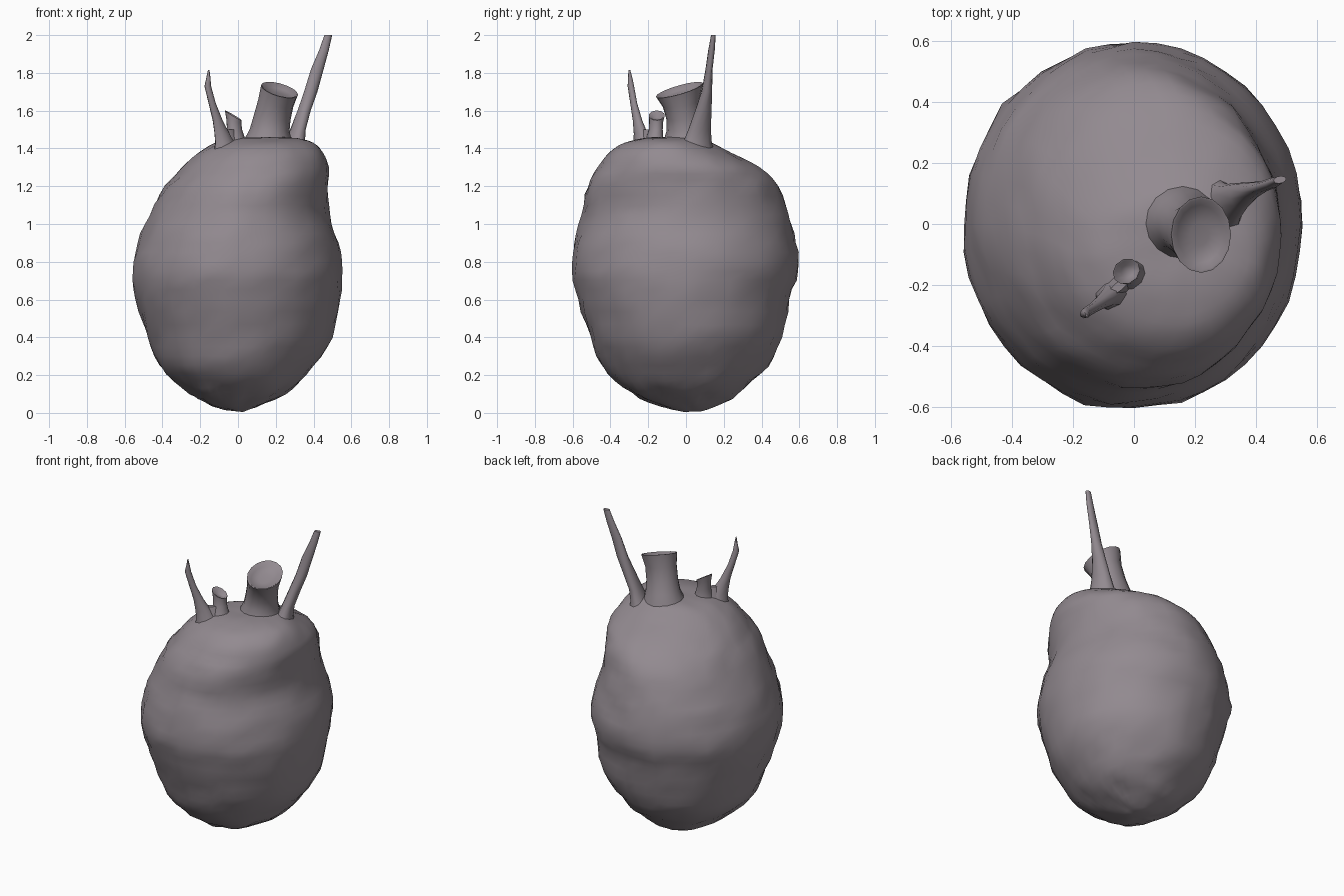
import bpy, math
from mathutils import Vector, noise

# Single dusky grey-mauve colour
skin = bpy.data.materials.new("dusky_mauve_grey")
skin.diffuse_color = (0.29, 0.255, 0.28, 1)


def make(name, verts, faces):
    mesh = bpy.data.meshes.new(name)
    mesh.from_pydata(verts, [], faces)
    mesh.materials.append(skin)
    ob = bpy.data.objects.new(name, mesh)
    bpy.context.collection.objects.link(ob)
    bpy.ops.object.select_all(action='DESELECT')
    ob.select_set(True)
    bpy.context.view_layer.objects.active = ob
    bpy.ops.object.shade_smooth_by_angle(angle=math.radians(55))
    return ob


def loft(name, rings, n, warp=None):
    """Skin closed rings (x, y, z, rx, ry, turn, slope_x, slope_y) and cap both ends."""
    verts = []
    for x, y, z, rx, ry, turn, sx, sy in rings:
        c, s = math.cos(math.radians(turn)), math.sin(math.radians(turn))
        for k in range(n):
            a = 2 * math.pi * k / n
            u, v = rx * math.cos(a), ry * math.sin(a)
            dx, dy = u * c - v * s, u * s + v * c
            p = Vector((x + dx, y + dy, z + sx * dx + sy * dy))
            verts.append(warp(p) if warp else p)
    faces = []
    for r in range(len(rings) - 1):
        for k in range(n):
            j = (k + 1) % n
            faces.append((r * n + k, r * n + j, (r + 1) * n + j, (r + 1) * n + k))
    faces.append(tuple(reversed(range(n))))
    faces.append(tuple(range(len(verts) - n, len(verts))))
    return make(name, verts, faces)


# Body outline: z, x min, x max, y min, y max
outline = [
    (0.008, -0.07, 0.03, -0.03, 0.08),
    (0.05, -0.18, 0.15, -0.20, 0.21),
    (0.13, -0.295, 0.30, -0.335, 0.32),
    (0.25, -0.42, 0.405, -0.45, 0.435),
    (0.40, -0.48, 0.50, -0.51, 0.51),
    (0.60, -0.545, 0.54, -0.575, 0.55),
    (0.75, -0.565, 0.56, -0.61, 0.60),
    (0.90, -0.535, 0.535, -0.595, 0.585),
    (1.05, -0.47, 0.485, -0.555, 0.545),
    (1.20, -0.385, 0.48, -0.53, 0.49),
    (1.30, -0.30, 0.487, -0.47, 0.39),
    (1.38, -0.21, 0.45, -0.41, 0.24),
    (1.43, -0.12, 0.40, -0.33, 0.14),
    (1.455, -0.02, 0.32, -0.23, 0.09),
    (1.462, 0.10, 0.20, -0.12, -0.02),
]


def smooth_rows(rows, steps):
    """Catmull-Rom interpolation between outline rows."""
    out = []
    for i in range(len(rows) - 1):
        p0, p1 = rows[max(i - 1, 0)], rows[i]
        p2, p3 = rows[i + 1], rows[min(i + 2, len(rows) - 1)]
        for s in range(steps):
            t = s / steps
            out.append([0.5 * (2 * b + (c - a) * t + (2 * a - 5 * b + 4 * c - d) * t * t
                               + (3 * b - a - 3 * c + d) * t ** 3)
                        for a, b, c, d in zip(p0, p1, p2, p3)])
    return out + [list(rows[-1])]


def lumpy(p):
    """Push the skin in and out for an uneven, knobbly surface."""
    d = p - Vector((0.03, -0.02, 0.78))
    fade = min(1.0, max(0.3, (1.5 - p.z) / 0.25))      # calmer near the crown
    amount = (0.010 * noise.noise(p * 8 + Vector((3, 7, 1)))
              + 0.010 * noise.noise(p * 14 + Vector((9, 2, 5))))
    q = p + d.normalized() * (amount - 0.004) * fade
    q.z = max(q.z, 0.0)
    return q


body_rings = [((a + b) / 2, (c + d) / 2, z, (b - a) / 2, (d - c) / 2, 0, 0, 0)
              for z, a, b, c, d in smooth_rows(outline, 3)]
loft("body", body_rings, 44, lumpy)

# Thick stump with a flared foot and a slanted, shallow-dished end
loft("thick_stump", [
    (0.16, 0.00, 1.38, 0.15, 0.14, 0, 0, 0),
    (0.16, 0.00, 1.45, 0.122, 0.118, 0, -0.05, 0.05),
    (0.168, 0.00, 1.50, 0.105, 0.102, 0, -0.05, 0.05),
    (0.18, -0.01, 1.56, 0.098, 0.093, 0, -0.1, 0.1),
    (0.20, -0.025, 1.64, 0.093, 0.098, 0, -0.2, 0.2),
    (0.22, -0.035, 1.71, 0.098, 0.125, 0, -0.25, 0.28),
    (0.22, -0.035, 1.71, 0.092, 0.117, 0, -0.25, 0.28),
    (0.217, -0.033, 1.69, 0.075, 0.095, 0, -0.25, 0.28),
    (0.215, -0.032, 1.683, 0.03, 0.04, 0, -0.25, 0.28),
], 16)

# Tall tapering spike on the right shoulder
loft("tall_spike", [
    (0.285, 0.05, 1.36, 0.075, 0.11, 20, 0, 0),
    (0.30, 0.06, 1.43, 0.05, 0.08, 20, 0, 0),
    (0.317, 0.072, 1.50, 0.038, 0.062, 20, 0, 0),
    (0.35, 0.092, 1.60, 0.036, 0.044, 15, 0, 0),
    (0.385, 0.11, 1.70, 0.036, 0.028, 10, 0, 0),
    (0.42, 0.122, 1.82, 0.034, 0.018, 10, 0, 0),
    (0.455, 0.135, 1.92, 0.026, 0.017, 10, 0, 0),
    (0.478, 0.145, 2.0, 0.021, 0.012, 10, 0, 0),
], 10)

# Thin curved horn on the front left
loft("thin_horn", [
    (-0.055, -0.215, 1.35, 0.09, 0.065, 35, 0, 0),
    (-0.07, -0.23, 1.43, 0.06, 0.04, 35, 0, 0),
    (-0.085, -0.24, 1.48, 0.047, 0.030, 35, 0, 0),
    (-0.108, -0.257, 1.55, 0.030, 0.022, 35, 0, 0),
    (-0.137, -0.277, 1.64, 0.021, 0.017, 35, 0, 0),
    (-0.160, -0.292, 1.73, 0.019, 0.016, 35, 0, 0),
    (-0.157, -0.295, 1.77, 0.011, 0.013, 35, 0, 0),
    (-0.155, -0.30, 1.815, 0.003, 0.006, 35, 0, 0),
], 8)

# Short stub beside the horn, with a slanted hollow tip
loft("short_stub", [
    (-0.01, -0.17, 1.37, 0.085, 0.07, 35, 0, 0),
    (-0.012, -0.168, 1.445, 0.055, 0.045, 35, 0, 0),
    (-0.018, -0.16, 1.50, 0.042, 0.036, 35, 0, 0),
    (-0.022, -0.158, 1.545, 0.042, 0.036, 35, -0.3, 0),
    (-0.025, -0.155, 1.575, 0.047, 0.040, 35, -0.6, 0.1),
    (-0.025, -0.155, 1.574, 0.040, 0.034, 35, -0.6, 0.1),
    (-0.022, -0.155, 1.555, 0.022, 0.020, 35, -0.4, 0),
], 10)

# Low skin web joining horn and stub
loft("skin_web", [
    (-0.045, -0.20, 1.38, 0.10, 0.05, 40, 0, 0),
    (-0.045, -0.20, 1.45, 0.075, 0.028, 40, 0, 0),
    (-0.05, -0.205, 1.50, 0.05, 0.014, 40, 0, 0),
], 8)
